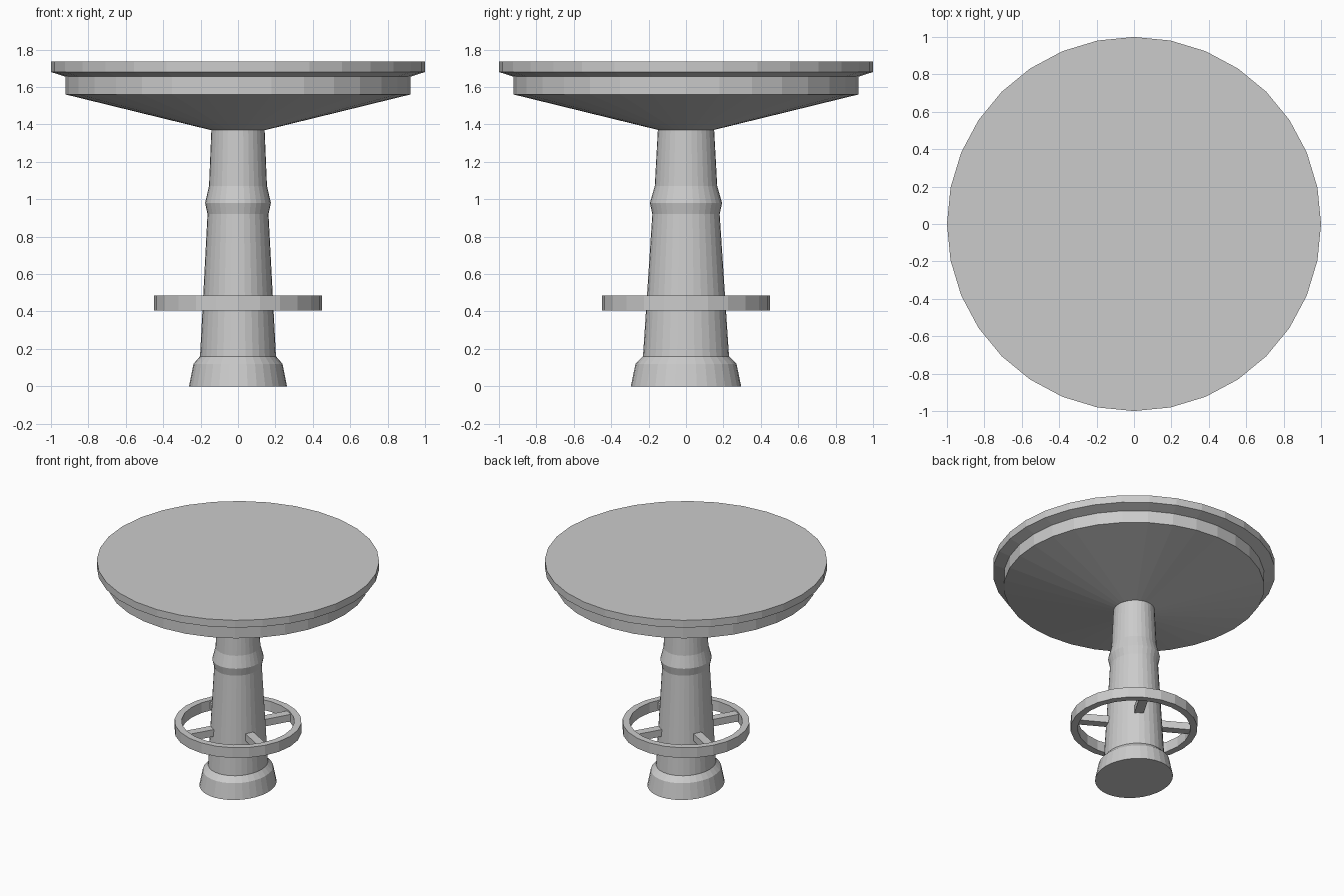
import bpy
import bmesh
import math
from mathutils import Matrix

if "Cube" in bpy.data.objects:
    bpy.data.objects.remove(bpy.data.objects["Cube"], do_unlink=True)

grey = bpy.data.materials.new("plain_grey")
grey.use_nodes = True
grey.diffuse_color = (0.6, 0.6, 0.6, 1)
grey.node_tree.nodes["Principled BSDF"].inputs["Base Color"].default_value = (0.6, 0.6, 0.6, 1)


def finish(name, bm):
    bmesh.ops.recalc_face_normals(bm, faces=bm.faces)
    mesh = bpy.data.meshes.new(name)
    bm.to_mesh(mesh)
    bm.free()
    mesh.materials.append(grey)
    obj = bpy.data.objects.new(name, mesh)
    bpy.context.collection.objects.link(obj)
    return obj


def lathe(name, profile, sides, closed=False):
    """Sweep (x radius, y radius, z) points; cap the ends or close the loop."""
    bm = bmesh.new()
    rings = []
    for rx, ry, z in profile:
        angles = [math.tau * i / sides for i in range(sides)]
        rings.append([bm.verts.new((rx * math.cos(a), ry * math.sin(a), z)) for a in angles])
    pairs = list(zip(rings, rings[1:]))
    if closed:
        pairs.append((rings[-1], rings[0]))
    else:
        bm.faces.new(rings[0])
        bm.faces.new(rings[-1])
    for low, high in pairs:
        for i in range(sides):
            j = (i + 1) % sides
            bm.faces.new((low[i], low[j], high[j], high[i]))
    return finish(name, bm)


# Oval tapering column with flared foot and collar
lathe("column", [
    (0.262, 0.295, 0), (0.238, 0.27, 0.12), (0.203, 0.23, 0.16),
    (0.163, 0.18, 0.92), (0.176, 0.193, 0.98), (0.155, 0.167, 1.07),
    (0.142, 0.15, 1.38)], 32)

# Round top with stepped rim and conical underside
top_profile = [(0.147, 1.37), (0.922, 1.56), (0.922, 1.655), (1, 1.68), (1, 1.737)]
lathe("table_top", [(r, r, z) for r, z in top_profile], 32)

# Foot ring
ring_profile = [(0.45, 0.405), (0.45, 0.485), (0.4, 0.485), (0.4, 0.405)]
lathe("foot_ring", [(r, r, z) for r, z in ring_profile], 24, closed=True)

# Four spokes from the column to the ring
for i in range(4):
    bm = bmesh.new()
    bmesh.ops.create_cube(bm, size=1, matrix=(
        Matrix.Rotation(math.radians(60 + 90 * i), 4, "Z")
        @ Matrix.Translation((0.285, 0, 0.445))
        @ Matrix.Diagonal((0.25, 0.065, 0.055, 1))))
    finish(f"spoke_{i + 1}", bm)
